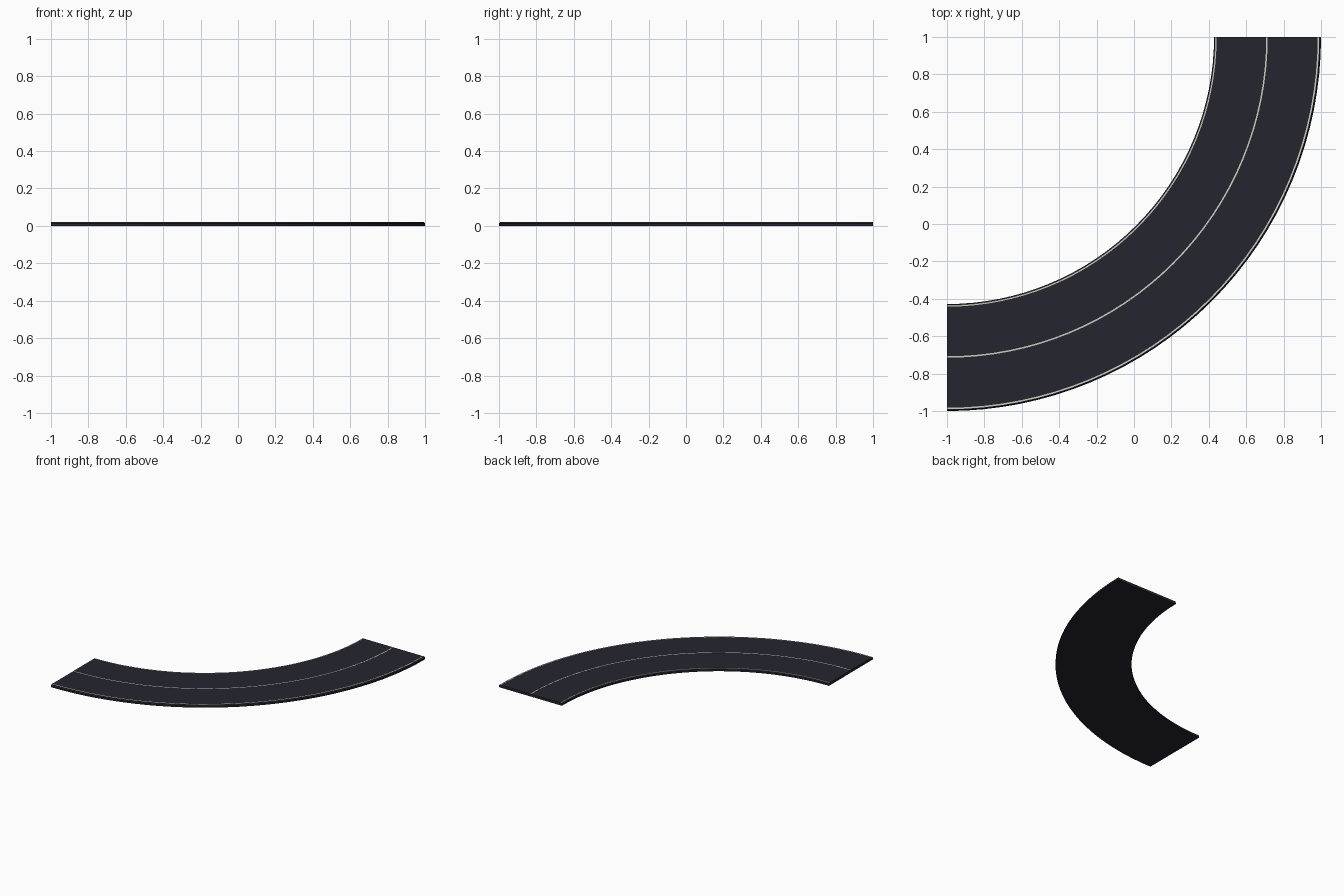
import bpy, bmesh, math

if "Cube" in bpy.data.objects:
    bpy.data.objects.remove(bpy.data.objects["Cube"])

CX, CY = -1.0, 1.0      # centre of the bend
SEGS = 32               # steps along the quarter turn


def material(name, rgb):
    m = bpy.data.materials.new(name)
    m.diffuse_color = (*rgb, 1)
    m.use_nodes = True
    m.node_tree.nodes["Principled BSDF"].inputs["Base Color"].default_value = m.diffuse_color
    return m


asphalt = material("dark asphalt", (0.018, 0.018, 0.028))
paint = material("pale line paint", (0.62, 0.62, 0.54))


def sweep(name, profile, mat):
    """Sweep a closed (radius, z) profile through the quarter bend."""
    bm = bmesh.new()
    rings = []
    for i in range(SEGS + 1):
        a = -math.pi / 2 * (1 - i / SEGS)
        rings.append([bm.verts.new((CX + r * math.cos(a), CY + r * math.sin(a), z))
                      for r, z in profile])
    n = len(profile)
    for a, b in zip(rings, rings[1:]):
        for k in range(n):
            bm.faces.new((a[k], a[(k + 1) % n], b[(k + 1) % n], b[k]))
    bm.faces.new(rings[0])
    bm.faces.new(rings[-1])
    bmesh.ops.recalc_face_normals(bm, faces=bm.faces)
    me = bpy.data.meshes.new(name)
    bm.to_mesh(me)
    bm.free()
    me.materials.append(mat)
    ob = bpy.data.objects.new(name, me)
    bpy.context.collection.objects.link(ob)
    return ob


# road slab with slightly sloped shoulders
sweep("road_slab", [(1.428, 0), (2.0, 0), (2.0, 0.013), (1.994, 0.021),
                    (1.434, 0.021), (1.428, 0.013)], asphalt)

# painted edge lines and centre line
for name, r in (("inner_edge_line", 1.438), ("centre_line", 1.711), ("outer_edge_line", 1.986)):
    w = 0.004
    sweep(name, [(r - w, 0.0205), (r + w, 0.0205), (r + w, 0.022), (r - w, 0.022)], paint)
